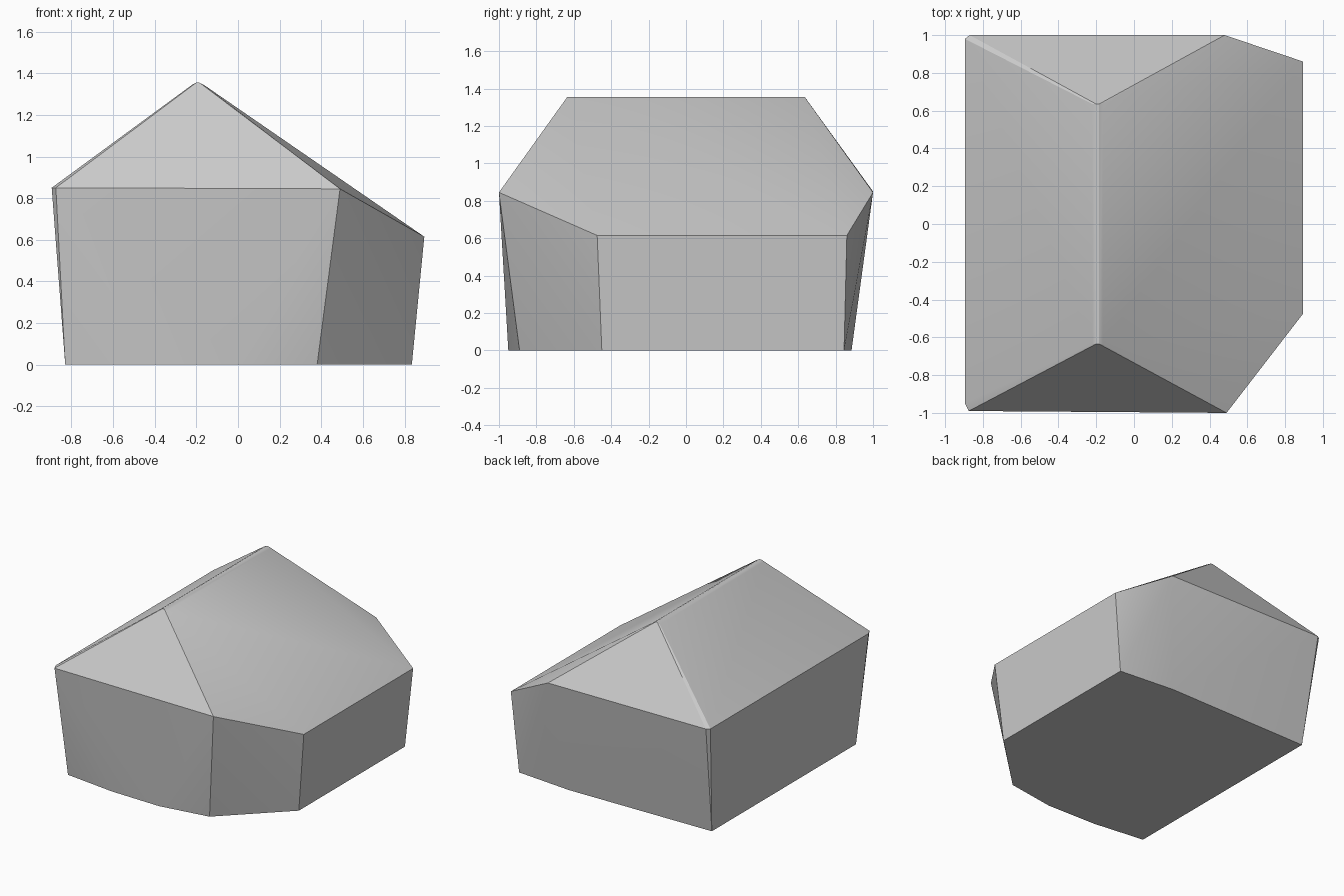
import bpy, bmesh, math

if "Cube" in bpy.data.objects:
    bpy.data.objects.remove(bpy.data.objects["Cube"])

# Footprint ring on the ground (x, y)
base = [(-0.83, -0.89), (-0.42, -0.94), (-0.01, -0.95), (0.38, -0.89),
        (0.835, -0.45), (0.835, 0.845), (0.38, 0.885), (-0.83, 0.87)]
# Eaves ring, with a small chamfer on the two left corners (x, y, z)
eaves = [(-0.875, -0.99, 0.85), (-0.895, -0.95, 0.85),
         (0.49, -1.0, 0.845), (0.895, -0.475, 0.615),
         (0.895, 0.86, 0.615), (0.48, 1.0, 0.845),
         (-0.87, 1.0, 0.85), (-0.895, 0.98, 0.85)]
points = [(x, y, 0) for x, y in base] + eaves

# Narrow rounded ridge
for y in (-0.635, 0.635):
    points += [(-0.22, y, 1.345), (-0.2, y, 1.355),
               (-0.185, y, 1.355), (-0.165, y, 1.345)]

# Faceted solid wrapped around the rings
bm = bmesh.new()
for p in points:
    bm.verts.new(p)
bmesh.ops.convex_hull(bm, input=bm.verts)
bmesh.ops.delete(bm, geom=[v for v in bm.verts if not v.link_faces], context='VERTS')
bmesh.ops.dissolve_limit(bm, angle_limit=math.radians(0.5),
                         verts=bm.verts, edges=bm.edges)
bmesh.ops.recalc_face_normals(bm, faces=bm.faces)
mesh = bpy.data.meshes.new("faceted_block")
bm.to_mesh(mesh)
bm.free()

block = bpy.data.objects.new("faceted_block", mesh)
bpy.context.collection.objects.link(block)
bpy.context.view_layer.objects.active = block
block.select_set(True)
bpy.ops.object.shade_smooth_by_angle(angle=math.radians(20))
